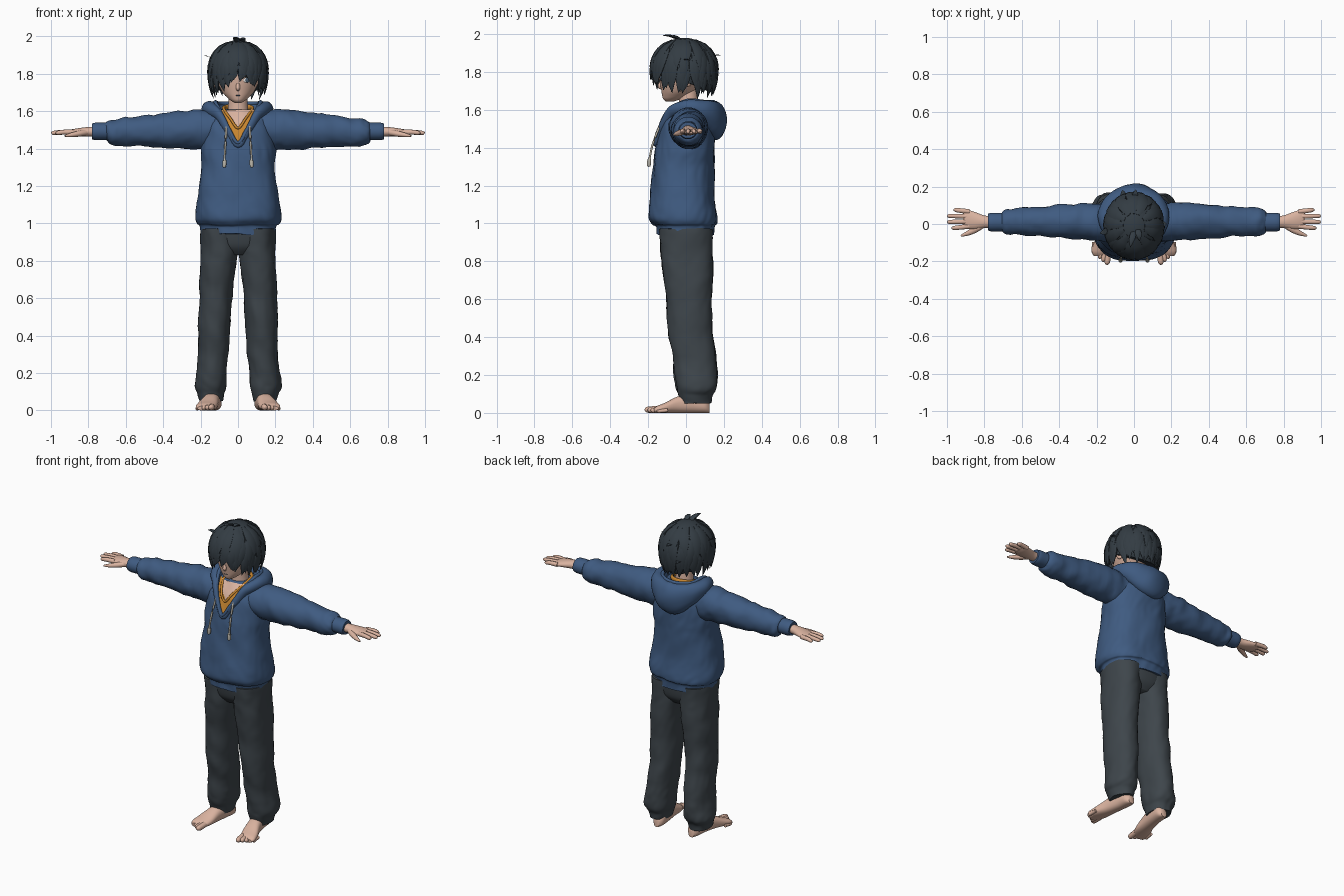
import bpy, bmesh, math, random
from mathutils import Vector, noise

random.seed(4)
cube = bpy.data.objects.get("Cube")
if cube:
    bpy.data.objects.remove(cube, do_unlink=True)


def material(name, rgb):
    m = bpy.data.materials.new(name)
    m.use_nodes = True
    col = (*rgb, 1)
    m.diffuse_color = col
    m.node_tree.nodes["Principled BSDF"].inputs["Base Color"].default_value = col
    return m


BLUE = material("hoodie blue", (.05, .105, .22))
GREY = material("trouser grey", (.048, .06, .07))
HAIR = material("hair charcoal", (.033, .045, .056))
SKIN = material("skin", (.7, .45, .35))
ORANGE = material("shirt orange", (.58, .24, .03))
CORD = material("cord cream", (.5, .47, .4))
WHITE = material("eye white", (.75, .75, .75))
IRIS = material("iris slate", (.06, .1, .15))


def finish(name, bm, *mats):
    bmesh.ops.recalc_face_normals(bm, faces=bm.faces[:])
    me = bpy.data.meshes.new(name)
    bm.to_mesh(me)
    bm.free()
    for m in mats:
        me.materials.append(m)
    me.shade_smooth()
    me.set_sharp_from_angle(angle=math.radians(50))
    ob = bpy.data.objects.new(name, me)
    bpy.context.collection.objects.link(ob)
    return ob


def spline(rows, k=6, closed=False):
    # Catmull-Rom through rows of numbers
    n = len(rows)
    get = (lambda i: rows[i % n]) if closed else (lambda i: rows[max(0, min(n - 1, i))])
    out = []
    for i in range(n if closed else n - 1):
        a, b, c, d = (get(i + j) for j in (-1, 0, 1, 2))
        for s in range(k):
            t = s / k
            out.append([q + .5 * t * (r - p + t * (2*p - 5*q + 4*r - w + t * (3*(q - r) + w - p)))
                        for p, q, r, w in zip(a, b, c, d)])
    if not closed:
        out.append(list(rows[-1]))
    return out


def tube(bm, rings, n=24, p=2, closed=False):
    # skin rings of (centre, u, v) with superelliptic sections
    def power(x):
        return math.copysign(abs(x) ** (2 / p), x)
    loops = []
    for c, u, v in rings:
        angles = [math.tau * (i + .5) / n for i in range(n)]
        loops.append([bm.verts.new(c + u * power(math.cos(a)) + v * power(math.sin(a))) for a in angles])
    for a, b in zip(loops, loops[1:] + (loops[:1] if closed else [])):
        for i in range(n):
            j = (i + 1) % n
            bm.faces.new((a[i], a[j], b[j], b[i]))
    if not closed:
        bm.faces.new(loops[0])
        bm.faces.new(loops[-1])


def upright(bm, rows, n=32, p=2, s=1):
    # rows: z, centre x, centre y, half width, half depth
    tube(bm, [(Vector((s*x, y, z)), Vector((rx, 0, 0)), Vector((0, ry, 0)))
              for z, x, y, rx, ry in spline(rows)], n, p)


def sideways(bm, rows, s, n=32):
    # rows: x, centre y, centre z, half depth, half height
    tube(bm, [(Vector((s*x, y, z)), Vector((0, ry, 0)), Vector((0, 0, rz)))
              for x, y, z, ry, rz in spline(rows)], n)


def path(bm, rows, n=12, closed=False, s=1):
    # rows: x, y, z, half width, half height
    pts = spline(rows, 6, closed)
    cs = [Vector((s*r[0], r[1], r[2])) for r in pts]
    rings = []
    for i, c in enumerate(cs):
        a, b = (cs[i - 1], cs[(i + 1) % len(cs)]) if closed else (cs[max(0, i - 1)], cs[min(len(cs) - 1, i + 1)])
        t = (b - a).normalized()
        u = t.cross(Vector((0, 0, 1)))
        u = u.normalized() if u.length > .35 else (Vector((1, 0, 0)) - t * t.x).normalized()
        rings.append((c, u * pts[i][3], u.cross(t) * pts[i][4]))
    tube(bm, rings, n, 2, closed)


def wrinkle(bm, freq, amp):
    # cloth folds pushed along the normals
    bm.normal_update()
    for v, nor in [(v, v.normal.copy()) for v in bm.verts]:
        q = Vector([a * f for a, f in zip(v.co, freq)])
        q.z += v.co.x * 6
        v.co += nor * amp * (noise.noise(q) + .6 * abs(noise.noise(q * 2)))


def ball(bm, c, r, turn=0):
    new = bmesh.ops.create_uvsphere(bm, u_segments=16, v_segments=10, radius=1)["verts"]
    for v in new:
        x, y, z = v.co.x * r[0], v.co.y * r[1], v.co.z * r[2]
        v.co = Vector(c) + Vector((x*math.cos(turn) - y*math.sin(turn), x*math.sin(turn) + y*math.cos(turn), z))


# Hoodie body, with shirt and skin inside the V opening
bm = bmesh.new()
upright(bm, [(.94, 0, 0, .2, .148), (.985, 0, 0, .205, .152), (1, 0, -.005, .22, .172),
             (1.04, 0, -.015, .228, .183), (1.15, 0, -.02, .213, .168), (1.3, 0, -.012, .198, .16),
             (1.4, 0, -.005, .2, .153), (1.5, 0, .005, .185, .14), (1.56, 0, .01, .163, .115),
             (1.61, 0, .025, .12, .09)], 112, 2.3)
wrinkle(bm, (8, 8, 7), .009)
for f in bm.faces:
    c = f.calc_center_median()
    if c.y < .0:
        if abs(c.x) < (c.z - 1.515) * .9:
            f.material_index = 2
        elif abs(c.x) < (c.z - 1.41) * .62:
            f.material_index = 1
finish("hoodie_body", bm, BLUE, ORANGE, SKIN)


def ring_path(half):
    return half + [(-r[0], *r[1:]) for r in half[-2:0:-1]]


# Hood resting on the shoulders, with a rolled rim
hood = [(0, -.158, 1.42, .013, .016), (.05, -.138, 1.49, .015, .02), (.1, -.09, 1.575, .022, .028),
        (.14, -.02, 1.61, .036, .038), (.145, .06, 1.605, .045, .05), (.1, .125, 1.575, .052, .075),
        (0, .155, 1.545, .062, .105)]
bm = bmesh.new()
path(bm, ring_path(hood), 24, True)
wrinkle(bm, (9, 9, 9), .006)
finish("hood", bm, BLUE)
bm = bmesh.new()
path(bm, ring_path([(0, -.165, 1.43, .009, .009), (.045, -.145, 1.495, .009, .009), (.09, -.09, 1.59, .01, .01),
                    (.12, 0, 1.645, .012, .012), (.1, .1, 1.64, .012, .012), (0, .145, 1.64, .012, .012)]), 10, True)
finish("hood_rim", bm, BLUE)

# Shirt neckline
bm = bmesh.new()
path(bm, ring_path([(0, -.137, 1.51, .007, .007), (.04, -.115, 1.56, .007, .007), (.075, -.03, 1.61, .008, .008),
                    (.065, .05, 1.62, .01, .014), (0, .085, 1.625, .01, .016)]), 10, True)
finish("shirt_neckline", bm, ORANGE)

# Hips
bm = bmesh.new()
upright(bm, [(.83, 0, .005, .1, .09), (.88, 0, .003, .18, .128), (.97, 0, 0, .196, .142)], 48, 2.3)
finish("trouser_hips", bm, GREY)

for s, side in ((1, "left"), (-1, "right")):
    # Sleeve
    bm = bmesh.new()
    sideways(bm, [(.1, .01, 1.5, .1, .1), (.2, .012, 1.503, .1, .107), (.3, .015, 1.5, .096, .102),
                  (.45, .015, 1.495, .085, .088), (.6, .015, 1.49, .075, .077), (.68, .013, 1.485, .07, .065),
                  (.705, .01, 1.49, .054, .05)], s, 40)
    wrinkle(bm, (16, 9, 9), .01)
    finish(side + "_sleeve", bm, BLUE)
    bm = bmesh.new()
    sideways(bm, [(.69, .01, 1.492, .05, .046), (.72, .01, 1.492, .05, .047),
                  (.76, .01, 1.492, .05, .047), (.78, .01, 1.492, .045, .042)], s)
    finish(side + "_cuff", bm, BLUE)

    # Hand: palm, four fingers and thumb
    bm = bmesh.new()
    sideways(bm, [(.75, .01, 1.49, .032, .028), (.8, .012, 1.49, .034, .026), (.85, .018, 1.488, .046, .022),
                  (.89, .025, 1.486, .05, .017), (.915, .027, 1.485, .04, .01)], s, 24)
    for i, tip in enumerate((.975, .998, .998, .965)):
        y = -.012 + .026 * i
        path(bm, [(.88, y, 1.487, .014, .014), (.93, y + .004*i - .006, 1.488, .013, .013),
                  (tip - .012, y + .006*i - .009, 1.484, .011, .011),
                  (tip, y + .006*i - .009, 1.482, .004, .004)], 10, s=s)
    path(bm, [(.81, -.005, 1.487, .018, .017), (.85, -.03, 1.48, .018, .016),
              (.89, -.05, 1.473, .013, .012), (.925, -.063, 1.468, .005, .005)], 10, s=s)
    finish(side + "_hand", bm, SKIN)

    # Trouser leg
    bm = bmesh.new()
    upright(bm, [(.05, .142, .05, .06, .08), (.09, .143, .05, .068, .088), (.13, .145, .055, .08, .105),
                 (.2, .14, .052, .079, .112), (.3, .132, .042, .078, .113), (.45, .126, .022, .084, .115),
                 (.6, .121, .015, .087, .12), (.75, .11, .008, .094, .13), (.86, .1, .004, .1, .136),
                 (.97, .098, 0, .1, .14)], 48, 2.2, s)
    wrinkle(bm, (9, 9, 8), .009)
    finish(side + "_trouser_leg", bm, GREY)

    # Foot with flat sole and five toes
    bm = bmesh.new()
    rows = [(.125, .125, .02, .025), (.1, .126, .038, .04), (.04, .132, .042, .05), (-.04, .146, .045, .044),
            (-.11, .164, .054, .027), (-.15, .176, .05, .019), (-.17, .18, .036, .012)]
    tube(bm, [(Vector((s*x, y, h)), Vector((w, 0, 0)), Vector((0, 0, h))) for y, x, w, h in spline(rows)], 24, 2.4)
    for i in range(5):
        r = .017 - .0017 * i
        x, y = .138 + .019 * i, -.145 + .012 * i
        path(bm, [(x, y, r + .004, r, r), (x + .004, y - .045, r, r, r),
                  (x + .006, y - .064 + .003*i, r, r * .8, r * .8), (x + .006, y - .073 + .004*i, r, .004, .004)], 10, s=s)
    finish(side + "_foot", bm, SKIN)

    # Drawstring with knotted end
    bm = bmesh.new()
    path(bm, [(.062, -.137, 1.52, .006, .006), (.068, -.175, 1.42, .006, .006), (.072, -.192, 1.345, .006, .006),
              (.072, -.194, 1.335, .011, .011), (.073, -.196, 1.305, .01, .01), (.073, -.196, 1.3, .004, .004)], 8, s=s)
    finish(side + "_drawstring", bm, CORD)

    # Eye, iris and ear
    for part, mat, r, y in (("eye", WHITE, (.023, .004, .014), -.129), ("iris", IRIS, (.011, .004, .014), -.131),
                            ("brow", HAIR, (.026, .004, .004), -.133)):
        bm = bmesh.new()
        ball(bm, (s * .05, y, 1.785 if part == "brow" else 1.766), r, s * .38)
        finish(side + "_" + part, bm, mat)
    bm = bmesh.new()
    ball(bm, (s * .118, .01, 1.755), (.012, .024, .034), s * .3)
    finish(side + "_ear", bm, SKIN)

# Head, nose and neck
bm = bmesh.new()
upright(bm, [(1.643, 0, -.085, .016, .02), (1.655, 0, -.075, .036, .044), (1.67, 0, -.06, .055, .065),
             (1.7, 0, -.04, .083, .09), (1.75, 0, -.02, .109, .118), (1.8, 0, -.01, .122, .132),
             (1.87, 0, 0, .125, .135), (1.93, 0, 0, .09, .1)], 40)
path(bm, [(0, -.125, 1.765, .007, .007), (0, -.136, 1.735, .011, .01), (0, -.139, 1.72, .011, .009),
          (0, -.128, 1.71, .004, .004)], 10)
upright(bm, [(1.55, 0, .015, .08, .07), (1.6, 0, .015, .056, .054), (1.72, 0, .01, .05, .05)], 28)
finish("head", bm, SKIN)
bm = bmesh.new()
ball(bm, (0, -.126, 1.684), (.016, .003, .002))
finish("mouth", bm, IRIS)

# Hair cap, longer at the nape than at the brow
MID = Vector((0, -.01, 1.815))


def hair_point(a, z, push=0):
    k = (z - MID.z) / (.165 if z > MID.z else .24)
    q = math.sqrt(max(.02, 1 - k * k))
    return Vector((math.sin(a) * (.15 * q + push), MID.y - math.cos(a) * (.168 * q + push), z))


bm = bmesh.new()
bmesh.ops.create_uvsphere(bm, u_segments=40, v_segments=28, radius=1)
for v in bm.verts:
    front = -v.co.y
    v.co = MID + Vector((v.co.x * .15, v.co.y * .168, v.co.z * (.165 if v.co.z > 0 else .24)))
    v.co.z = max(v.co.z, 1.75 + .07 * front)
finish("hair_cap", bm, HAIR)

# Hair locks in layered rows, pointed at the tips
bm = bmesh.new()
SHAPE = (.3, .85, 1, .95, .75, .42, .04)


def lock(pts, u, w, t):
    out = [p for p in pts]
    rings = []
    for p, k in zip(out, SHAPE):
        radial = (p - MID).normalized()
        rings.append((p, u * w * k, radial * t * k))
    tube(bm, rings, 8)


for top, count, lift, wide in ((1.968, 13, .15, .034), (1.93, 18, .07, .03), (1.88, 22, .035, .027), (1.83, 24, 0, .025)):
    for i in range(count):
        a = math.tau * (i + random.uniform(.3, .7)) / count
        f = max(0, math.cos(a))
        end = 1.672 + .075 * f * f + lift * (1 - .5 * f) + random.uniform(-.018, .018)
        sway = random.uniform(-.14, .14)
        pts = [hair_point(a + sway * t * t, top + (end - top) * t, .001 + .014 * t * t)
               for t in (j / 6 for j in range(7))]
        lock(pts, Vector((math.cos(a), math.sin(a), 0)), wide, .011)

# Loose flicks at the crown and sides
for start, tip, u in (((-.13, -.03, 1.87), (-.182, -.05, 1.895), (0, 1, 0)), ((.13, .0, 1.84), (.175, 0, 1.865), (0, 1, 0)),
                      ((0, .12, 1.87), (.01, .185, 1.885), (1, 0, 0)), ((.0, -.03, 1.965), (-.02, -.125, 1.992), (1, 0, 0)),
                      ((.02, -.02, 1.965), (.03, -.09, 1.985), (1, 0, 0)), ((-.05, .13, 1.78), (-.06, .182, 1.79), (1, 0, 0))):
    a, b = Vector(start), Vector(tip)
    lock([a.lerp(b, j / 6) + Vector((0, 0, .01 * math.sin(j / 6 * math.pi))) for j in range(7)], Vector(u), .018, .01)
finish("hair_locks", bm, HAIR)
